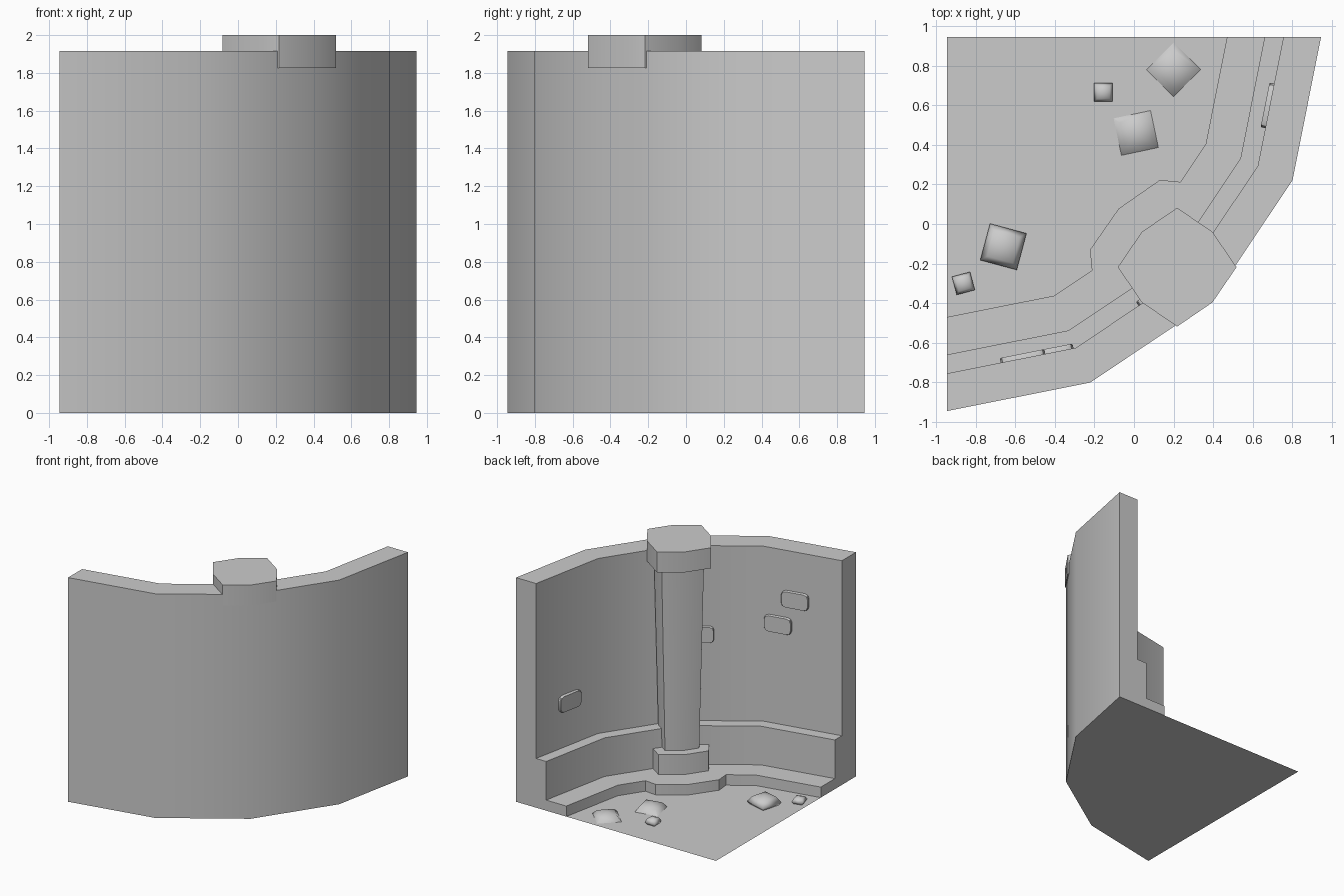
import bpy, bmesh
from math import sin, cos, radians, pi
from mathutils import Vector, Matrix

if "Cube" in bpy.data.objects:
    bpy.data.objects.remove(bpy.data.objects["Cube"])

CORNER = Vector((-0.945, 0.945, 0))     # centre of the quarter-circle plan
COLUMN = Vector((0.218, -0.218, 0))     # column axis


def finish(bm, name, angle=30):
    bmesh.ops.recalc_face_normals(bm, faces=bm.faces)
    me = bpy.data.meshes.new(name)
    bm.to_mesh(me)
    bm.free()
    ob = bpy.data.objects.new(name, me)
    bpy.context.collection.objects.link(ob)
    bpy.ops.object.select_all(action='DESELECT')
    ob.select_set(True)
    bpy.context.view_layer.objects.active = ob
    bpy.ops.object.shade_smooth_by_angle(angle=radians(angle))
    return ob


def loft(name, rings):
    """Join equal-length rings of points and cap both ends."""
    bm = bmesh.new()
    vs = [[bm.verts.new(p) for p in ring] for ring in rings]
    n = len(vs[0])
    for a, b in zip(vs, vs[1:]):
        for i in range(n):
            j = (i + 1) % n
            bm.faces.new((a[i], a[j], b[j], b[i]))
    bm.faces.new(vs[0])
    bm.faces.new(vs[-1])
    return finish(bm, name)


def arc_point(r, deg, z=0):
    a = radians(deg)
    return CORNER + Vector((r * cos(a), -r * sin(a), z))


STEPS = [i * 22.5 for i in range(5)]

# Curved wall with bench and step, swept through a quarter turn
profile = [(1.415, 0), (1.415, 0.09), (1.605, 0.09), (1.605, 0.42),
           (1.70, 0.42), (1.70, 1.915), (1.89, 1.915), (1.89, 0)]
loft("curved_wall", [[arc_point(r, d, z) for r, z in profile] for d in STEPS])

# Floor sector
bm = bmesh.new()
f = bm.faces.new([bm.verts.new(p) for p in
                  [CORNER] + [arc_point(1.415, d) for d in reversed(STEPS)]][::-1])
f.normal_update()
floor = finish(bm, "floor")
if floor.data.polygons[0].normal.z < 0:
    floor.data.flip_normals()

# Rounded bulge of the step in front of the column
bulge = [COLUMN] + [COLUMN + Vector((r * cos(radians(a)), r * sin(radians(a)), 0))
                    for a, r in [(67.5, .45), (101.25, .449), (135, .418),
                                 (168.75, .449), (202.5, .45)]]
loft("step_bulge", [[p + Vector((0, 0, z)) for p in bulge] for z in (0, 0.09)])


# Column pieces: diamond plan with slightly bowed sides
def column_ring(r, z):
    return [COLUMN + Vector((q * cos(i * pi / 4), q * sin(i * pi / 4), z))
            for i in range(8) for q in [r * (0.84 if i % 2 else 1)]]


for name, r0, z0, r1, z1 in [("column_base", .28, .05, .28, .26),
                             ("column_shaft", .19, .25, .235, 1.84),
                             ("column_capital", .30, 1.825, .30, 2.0)]:
    loft(name, [column_ring(r0, z0), column_ring(r1, z1)])


# Raised bricks with rounded corners: wall segment angle, slide along it, height
def brick(name, deg, slide, z, w=0.23, h=0.14, c=0.035):
    a = radians(deg)
    out = Vector((cos(a), -sin(a), 0))
    side = Vector((-sin(a), -cos(a), 0))
    mid = CORNER + side * slide + Vector((0, 0, z))
    outline = []
    for sx, sz, start in [(1, 1, 0), (-1, 1, 90), (-1, -1, 180), (1, -1, 270)]:
        for k in range(3):
            t = radians(start + 45 * k)
            outline.append((sx * (w / 2 - c) + c * cos(t), sz * (h / 2 - c) + c * sin(t)))
    wall = 1.70 * cos(radians(11.25))
    loft(name, [[mid + out * d + side * u * s + Vector((0, 0, v * s)) for u, v in outline]
                for d, s in [(wall + .02, 1), (wall - .018, 1), (wall - .024, .96)]])


for i, (deg, slide, z) in enumerate([(11.25, 0.023, 0.80), (56.25, -0.165, 1.16),
                                     (78.75, -0.06, 1.505), (78.75, -0.205, 1.273)]):
    brick(f"brick_{i + 1}", deg, slide, z)

# Low-poly stones: x, y, half diagonal, turn, centre height, vertical radius
for i, (x, y, r, turn, zc, rz) in enumerate([
        (0.20, 0.78, .137, 0, 0.0, .055), (0.01, 0.46, .135, 57, 0.0, .06),
        (-0.155, 0.665, .066, 45, .02, .038), (-0.66, -0.115, .135, 30, .025, .06),
        (-0.862, -0.30, .067, 60, .02, .035)]):
    bm = bmesh.new()
    bmesh.ops.create_uvsphere(
        bm, u_segments=4, v_segments=4, radius=1,
        matrix=Matrix.Translation((x, y, zc)) @ Matrix.Rotation(radians(turn), 4, 'Z')
        @ Matrix.Diagonal((r, r, rz, 1)))
    # trim whatever lies below the floor
    bmesh.ops.bisect_plane(bm, geom=bm.verts[:] + bm.edges[:] + bm.faces[:],
                           plane_co=(0, 0, 0), plane_no=(0, 0, -1), clear_outer=True)
    finish(bm, f"stone_{i + 1}", 180)
